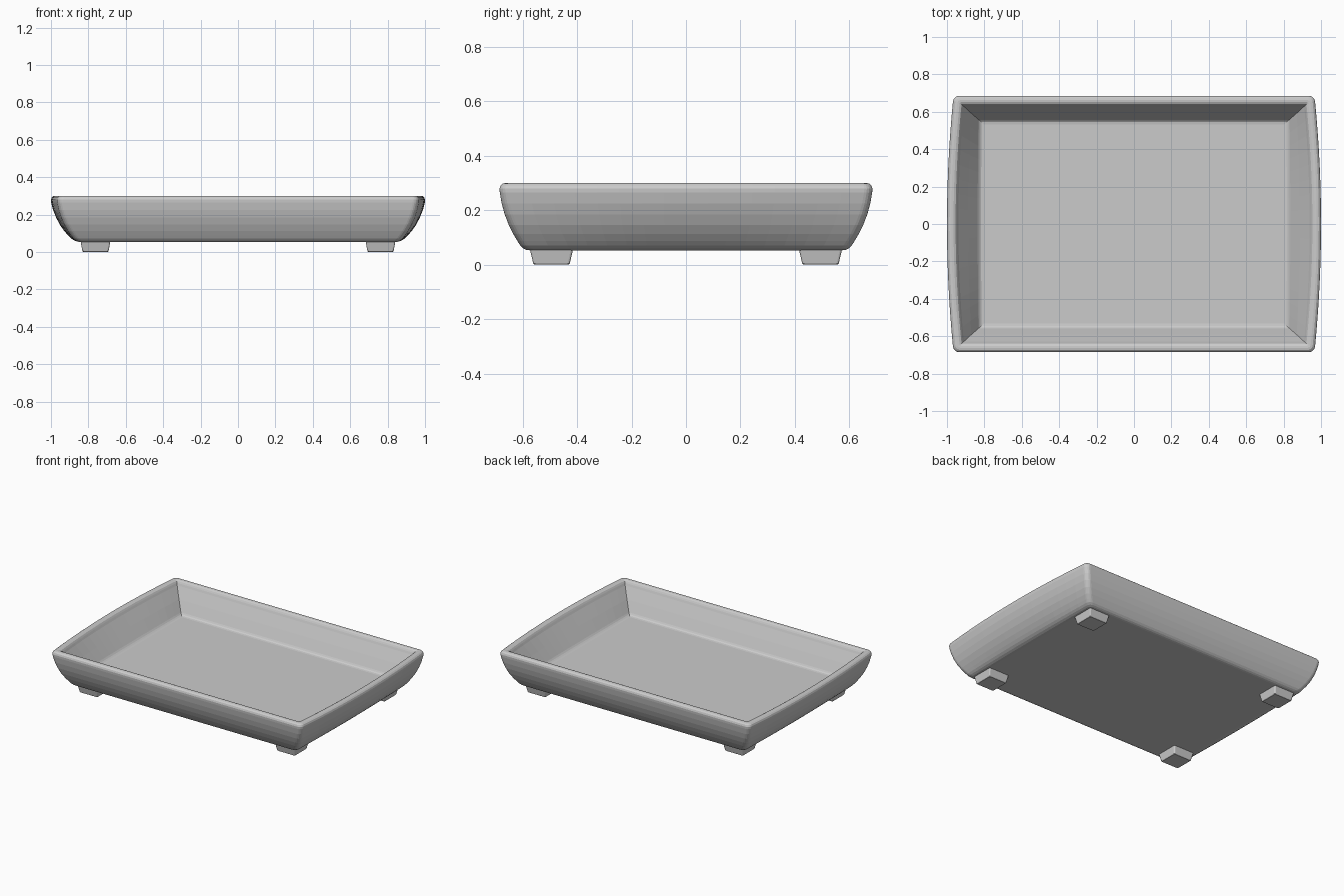
import bpy, bmesh, math

cube = bpy.data.objects.get("Cube")
if cube:
    bpy.data.objects.remove(cube, do_unlink=True)

# One plain grey ceramic colour
GREY = (0.6, 0.6, 0.6, 1.0)
mat = bpy.data.materials.new("grey ceramic")
mat.use_nodes = True
mat.diffuse_color = GREY
mat.node_tree.nodes["Principled BSDF"].inputs["Base Color"].default_value = GREY


def make_object(name, bm):
    bmesh.ops.remove_doubles(bm, verts=bm.verts, dist=1e-5)
    bmesh.ops.recalc_face_normals(bm, faces=bm.faces)
    mesh = bpy.data.meshes.new(name)
    bm.to_mesh(mesh)
    bm.free()
    mesh.materials.append(mat)
    obj = bpy.data.objects.new(name, mesh)
    bpy.context.collection.objects.link(obj)
    return obj


def ring(hx, hy, z, r=0.0, bulge=0.0, arc=5, side=16):
    """Rounded rectangle whose short sides bow outwards by bulge."""
    pts = []
    for sx, sy, start in ((1, 1, 0), (-1, 1, 90), (-1, -1, 180), (1, -1, 270)):
        for i in range(arc + 1):
            a = math.radians(start + 90 * i / arc)
            pts.append((sx * (hx - r) + r * math.cos(a), sy * (hy - r) + r * math.sin(a)))
        if sx * sy < 0:     # subdivide the short side that follows this corner
            y0 = sy * (hy - r)
            for i in range(1, side):
                pts.append((sx * hx, y0 * (1 - 2 * i / side)))
    return [(x + math.copysign(bulge * (1 - (y / hy) ** 2), x), y, z) for x, y in pts]


def loft(rings):
    bm = bmesh.new()
    loops = [[bm.verts.new(p) for p in pts] for pts in rings]
    for a, b in zip(loops, loops[1:]):
        for i in range(len(a)):
            j = (i + 1) % len(a)
            bm.faces.new((a[i], a[j], b[j], b[i]))
    bm.faces.new(loops[0])
    bm.faces.new(loops[-1])
    return bm


# Tray: half length, half width, height, corner radius, bow of the short sides
profile = [
    (0.840, 0.575, 0.053, 0.03, 0.000),   # underside
    (0.854, 0.588, 0.055, 0.03, 0.003),
    (0.867, 0.599, 0.061, 0.03, 0.007),
    (0.879, 0.609, 0.071, 0.03, 0.011),
    (0.891, 0.619, 0.087, 0.03, 0.016),
    (0.908, 0.634, 0.112, 0.03, 0.021),   # curved outer wall
    (0.927, 0.651, 0.146, 0.03, 0.026),
    (0.943, 0.666, 0.185, 0.03, 0.030),
    (0.955, 0.677, 0.225, 0.03, 0.034),
    (0.964, 0.684, 0.265, 0.03, 0.035),
    (0.965, 0.685, 0.280, 0.03, 0.035),   # rounded rim
    (0.961, 0.681, 0.291, 0.028, 0.035),
    (0.953, 0.673, 0.298, 0.022, 0.035),
    (0.943, 0.662, 0.300, 0.015, 0.034),
    (0.932, 0.651, 0.299, 0.008, 0.033),
    (0.922, 0.641, 0.294, 0.000, 0.032),
    (0.916, 0.635, 0.284, 0.000, 0.031),
    (0.910, 0.629, 0.270, 0.000, 0.029),  # sloping inner wall
    (0.870, 0.592, 0.198, 0.000, 0.016),
    (0.832, 0.559, 0.130, 0.000, 0.004),
    (0.825, 0.553, 0.121, 0.000, 0.002),
    (0.816, 0.545, 0.115, 0.000, 0.001),
    (0.803, 0.532, 0.113, 0.000, 0.000),  # floor
]
tray = make_object("tray", loft([ring(*p) for p in profile]))

# Four tapered feet
FOOT_X, FOOT_Y = 0.762, 0.494
for sx, side in ((1, "left"), (-1, "right")):
    for sy, end in ((-1, "front"), (1, "back")):
        bm = loft([ring(hx, hy, z, 0.008, 0, 3, 1) for hx, hy, z in
                   ((0.066, 0.063, 0.0), (0.070, 0.067, 0.004), (0.080, 0.080, 0.060))])
        foot = make_object(f"{end}_{side}_foot", bm)
        foot.location = (sx * FOOT_X, sy * FOOT_Y, 0)

# Smooth shading with sharp edges kept
for obj in bpy.context.view_layer.objects:
    obj.select_set(obj.type == 'MESH' and (obj == tray or obj.name.endswith("_foot")))
bpy.context.view_layer.objects.active = tray
bpy.ops.object.shade_smooth_by_angle(angle=math.radians(40))
